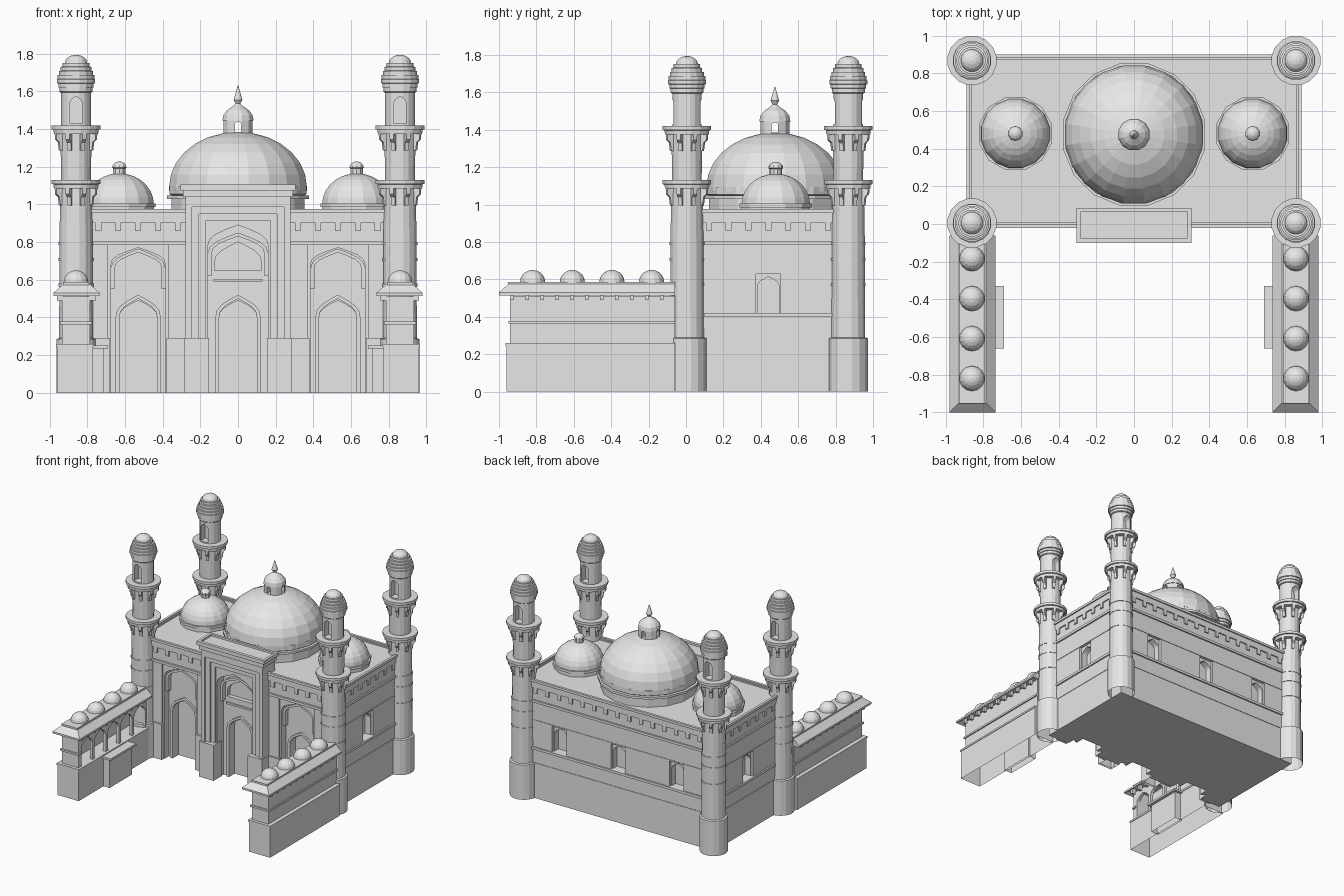
import bpy, bmesh, math
from mathutils import Matrix, Vector

cube = bpy.data.objects.get("Cube")
if cube:
    bpy.data.objects.remove(cube, do_unlink=True)
GREY = (.8, .8, .8, 1)
stone = bpy.data.materials.new("pale_grey_stone")
stone.use_nodes = True
stone.diffuse_color = GREY
stone.node_tree.nodes["Principled BSDF"].inputs["Base Color"].default_value = GREY

# Shared sizes
SIDES = (-1, 1)
WIDTH, DEPTH, ROOF = .87, .88, .955
PLINTH, SILL, LINTEL, CROWN = .29, .42, .63, .785
BAY, PORTAL, PORTAL_FRONT = .53, .28, -.08
OUTSIDE, BELOW = -.3, -.1
WING_END, WING_BACK, WING_WALL, WING_TOP = -.96, -.06, .25, .51

def finish(name, bm):
    bmesh.ops.recalc_face_normals(bm, faces=bm.faces)
    mesh = bpy.data.meshes.new(name)
    bm.to_mesh(mesh)
    bm.free()
    mesh.materials.append(stone)
    ob = bpy.data.objects.new(name, mesh)
    bpy.context.collection.objects.link(ob)
    return ob

def skin(bm, rings):
    """Close a stack of vertex rings into a solid."""
    bm.faces.new(rings[0])
    bm.faces.new(rings[-1])
    for low, high in zip(rings, rings[1:]):
        for i in range(len(low)):
            j = (i + 1) % len(low)
            bm.faces.new((low[i], low[j], high[j], high[i]))

def open_foot(ob):
    """Remove the faces that lie on the ground."""
    bm = bmesh.new()
    bm.from_mesh(ob.data)
    ground = [f for f in bm.faces if all(abs(v.co.z) < .001 for v in f.verts)]
    bmesh.ops.delete(bm, geom=ground, context="FACES")
    bm.to_mesh(ob.data)
    bm.free()

def add_prism(bm, outline, start, end, axis="y", turn=Matrix()):
    """Extrude a (u, z) outline along x or y."""
    skin(bm, [[bm.verts.new(turn @ Vector((u, a, z) if axis == "y" else (a, u, z))) for u, z in outline]
              for a in (start, end)])

def prism(name, outline, start, end, axis="y"):
    bm = bmesh.new()
    add_prism(bm, outline, start, end, axis)
    return finish(name, bm)

def rect(centre, half, low, high):
    return [(centre - half, low), (centre + half, low), (centre + half, high), (centre - half, high)]

def boxes(name, *dims):
    bm = bmesh.new()
    for left, right, front, back, low, high in dims:
        add_prism(bm, [(left, low), (right, low), (right, high), (left, high)], front, back)
    return finish(name, bm)

def lathe(name, profile, sides, place=(0, 0)):
    bm = bmesh.new()
    angles = [math.tau * (k + .5) / sides for k in range(sides)]
    skin(bm, [[bm.verts.new((r * math.cos(t), r * math.sin(t), z)) for t in angles] for r, z in profile])
    ob = finish(name, bm)
    ob.location = (*place, 0)
    return ob

def dome(r, z, height, steps=7):
    angles = [math.pi / 2 * i / steps for i in range(steps + 1)]
    return [(max(r * math.cos(t), .004), z + height * math.sin(t)) for t in angles]

def ring(r, z, height, out):
    return [(r, z), (r + out, z), (r + out, z + height), (r, z + height)]

def arch(centre, half, foot, spring, peak):
    """Pointed arch outline, listed from the left foot to the right foot."""
    side = [(1, 0), (.94, .3), (.74, .55), (.4, .78)]
    rise = peak - spring
    left = [(centre - half * u, spring + rise * v) for u, v in side]
    right = [(centre + half * u, spring + rise * v) for u, v in reversed(side)]
    return [(centre - half, foot), *left, (centre, peak), *right, (centre + half, foot)]

def arch_trim(name, centre, half, foot, spring, peak, start, end, thick=.02):
    inner = arch(centre, half - thick, foot, spring, peak - thick)
    prism(name, arch(centre, half, foot, spring, peak) + inner[::-1], start, end)

def cut(targets, *cutters):
    for cutter in cutters:
        for ob in targets:
            mod = ob.modifiers.new("cut", "BOOLEAN")
            mod.operation, mod.solver, mod.object = "DIFFERENCE", "EXACT", cutter
            graph = bpy.context.evaluated_depsgraph_get()
            mesh = bpy.data.meshes.new_from_object(ob.evaluated_get(graph))
            ob.modifiers.clear()
            ob.data = mesh
        bpy.data.objects.remove(cutter, do_unlink=True)

def niche(targets, outline, depth):
    cut(targets, prism("cutter", outline, OUTSIDE, depth))

def doorway(targets, centre, wall):
    niche(targets, arch(centre, .1, BELOW, .4, .49), wall + .06)
    arch_trim("door_frame", centre, .12, 0, .4, .52, wall - .015, wall + .01)

# Hall and portal, with niches and doors cut in
hall = prism("hall_walls", rect(0, WIDTH, 0, ROOF), 0, DEPTH)
portal = prism("portal", rect(0, PORTAL, 0, 1.05), PORTAL_FRONT, -PORTAL_FRONT)
for centre in (-BAY, BAY):
    niche([hall], rect(centre, .16, BELOW, CROWN), .015)
    niche([hall], arch(centre, .145, BELOW, .68, .77), .07)
    doorway([hall], centre, .07)
    arch_trim("side_niche_rib", centre, .145, .55, .66, .765, .03, .072)
for i in range(3):
    niche([portal], rect(0, .245 - .038 * i, BELOW if i == 2 else PLINTH, .985 - .035 * i),
          PORTAL_FRONT + .012 * (i + 1))
niche([hall, portal], arch(0, .16, BELOW, .78, .89), .04)
doorway([hall, portal], 0, .04)
niche([hall, portal], arch(0, .125, .65, .69, .8), .075)
arch_trim("portal_niche_rib", 0, .16, .62, .74, .85, 0, .045)
prism("portal_sill", rect(0, .13, .59, .605), .03, .05)
open_foot(portal)

# Recessed windows on the sides and back
openings = [("x", s * WIDTH, DEPTH / 2) for s in SIDES] + [("y", DEPTH, c) for c in (-BAY, 0, BAY)]
for axis, wall, centre in openings:
    cut([hall], prism("cutter", rect(centre, .065, SILL, LINTEL), wall - .02, wall + .02, axis),
        prism("cutter", arch(centre, .058, SILL, .56, .615), wall - .07, wall + .07, axis))

# Portal cornice, sunk top, pedestals and pilaster bases
cornice = prism("portal_cornice", rect(0, .305, 1.075, 1.105), -.1, .085)
cut([cornice], prism("cutter", rect(0, .285, 1.09, 1.2), -.075, .065))
prism("portal_cornice_step", rect(0, .292, 1.04, 1.08), -.09, .082)
for s in SIDES:
    open_foot(prism("portal_pedestal", rect(s * .22, .066, 0, PLINTH), -.095, .01))
    for x in (.33, .73):
        open_foot(prism("pilaster_base", rect(s * x, .05, 0, PLINTH), -.015, .03))
    prism("front_band", rect(s * BAY, .27, CROWN, CROWN + .02), -.015, .012)

# Wall bands, dentils and parapet
for name, out, low, high in (("plinth_band", .004, PLINTH - .01, PLINTH), ("sill_band", .012, SILL - .02, SILL),
                             ("window_band", .004, LINTEL, LINTEL + .01), ("crown_band", .012, CROWN, CROWN + .02)):
    x, back = WIDTH + out, DEPTH + out
    boxes(name, (-x, x, DEPTH - .03, back, low, high),
          *[(s * x, s * (x - .03), .1, back, low, high) for s in SIDES])
prism("cornice", rect(0, WIDTH + .01, .905, .935), -.01, DEPTH + .01)
for name, out, low, high in (("parapet", .01, .93, .965), ("parapet_cap", .02, ROOF, ROOF + .02)):
    x, front, back, wall = WIDTH + out, -out, DEPTH + out, .02
    boxes(name, (-x, x, front, front + wall, low, high), (-x, x, back - wall, back, low, high),
          *[(s * x, s * (x - wall), front, back, low, high) for s in SIDES])
bm = bmesh.new()
for i in range(-7, 8):
    x = BAY * i / 5
    tooth = rect(x, .016, .86, .91)
    add_prism(bm, tooth, DEPTH - .01, DEPTH + .01)
    if abs(x) > PORTAL:
        add_prism(bm, tooth, -.01, .01)
    if abs(i) < 4:
        for s in SIDES:
            add_prism(bm, rect(DEPTH / 2 + x, .016, .86, .91), s * (WIDTH - .01), s * (WIDTH + .01), "x")
finish("dentils", bm)

# Central dome with lantern and finial
middle = (0, .475)
lathe("main_drum", [(.36, .94), *ring(.36, 1.03, .018, .025), (.372, 1.055), (.372, 1.095)], 16, middle)
lathe("main_dome", [(.37, 1.07)] + dome(.37, 1.095, .29), 20, middle)
lantern = lathe("main_lantern", [(.08, 1.36), (.08, 1.45)], 12)
cut([lantern], *[prism("cutter", arch(0, .017, 1.38, 1.425, 1.44), -1, 1, axis) for axis in "xy"])
lantern.location = (*middle, 0)
lathe("main_finial", [(.086, 1.445), (.08, 1.475), (.06, 1.5), (.03, 1.52), (.012, 1.535), (.024, 1.555), (.002, 1.63)],
      12, middle)

# Side domes
for s in SIDES:
    place = (s * .63, .48)
    lathe("side_drum", [(.19, .94), *ring(.19, .985, .02, .01)], 12, place)
    lathe("side_dome", dome(.187, 1, .165), 16, place)
    lathe("side_lantern", [(.034, 1.14), (.034, 1.19)] + dome(.04, 1.195, .033, 4), 10, place)

# Minarets: one set of parts, then linked copies at the other corners
GALLERIES = (1.085, 1.375)
profile = [(.106, 0), (.106, PLINTH - .005), (.092, PLINTH)]
for z in (.565, .7, CROWN):
    profile += ring(.09, z, .015, .004)
for z in GALLERIES:
    profile += [(.085, z), (.12, z), (.122, z + .022), (.132, z + .024), (.132, z + .045), (.08, z + .045)]
shaft = lathe("minaret_shaft", profile, 16)
open_foot(shaft)
top = lathe("minaret_lantern", [(.08, 1.41), (.08, 1.61)], 16)
opening = arch(0, .032, 1.43, 1.535, 1.575)
cut([top], *[prism("cutter", opening, s * .02, s) for s in SIDES])
profile = [(.085, 1.595)]
for step, r in enumerate((.09, .096, .104, .1, .092, .083, .072)):
    z = 1.6 + .022 * step
    profile += [(r, z), (r, z + .02)]
cap = lathe("minaret_cap", profile + dome(.06, 1.752, .042, 4), 16)
bm = bmesh.new()
for z in GALLERIES:
    bracket = [(.075, z - .09), (.094, z - .09), (.1, z - .045), (.116, z - .03), (.118, z), (.075, z)]
    for k in range(8):
        add_prism(bm, bracket, -.011, .011, turn=Matrix.Rotation(math.tau * (k + .5) / 8, 3, "Z"))
brackets = finish("minaret_brackets", bm)
for part in (shaft, top, cap, brackets):
    twins = [part] + [part.copy() for _ in range(3)]
    for twin in twins[1:]:
        bpy.context.collection.objects.link(twin)
    for twin, (x, y) in zip(twins, [(s * .86, y) for s in SIDES for y in (.005, .868)]):
        twin.location = (x, y, 0)

# Side wings: base wall, platform, arcade, sloping eaves and small domes
for s in SIDES:
    inner, outer = s * .785, s * .935
    open_foot(boxes("wing_base", (s * .77, s * .962, WING_END, WING_BACK, 0, WING_WALL)))
    boxes("wing_ledge", (s * .765, s * .967, WING_END - .005, WING_BACK, WING_WALL - .005, WING_WALL + .01))
    open_foot(boxes("wing_platform", (s * .715, inner, -.64, -.35, 0, .24)))
    boxes("wing_platform_slab", (s * .69, inner, -.66, -.33, .235, .252))
    boxes("wing_walls", (s * .905, outer, WING_END + .02, WING_BACK, WING_WALL, WING_TOP),
          (inner, outer, WING_END + .02, -.9, WING_WALL, WING_TOP))
    boxes("wing_band", (s * .92, s * .945, WING_END + .01, WING_BACK, .363, .378),
          (s * .775, s * .945, WING_END + .01, -.91, .363, .378))
    spacing = .17
    outline = [(-.92, WING_WALL)]
    for i in range(5):
        outline += arch(-.83 + spacing * i, .072, WING_WALL, .4, .465)
    outline += [(WING_BACK, WING_WALL), (WING_BACK, WING_TOP), (-.92, WING_TOP)]
    prism("wing_arcade", outline, inner, s * .81, "x")
    bm = bmesh.new()
    for i in range(11):
        for start, end in ((.755, .79), (.93, .96)):
            add_prism(bm, rect(-.93 + .08 * i, .01, .49, .545), s * start, s * end, "x")
    finish("wing_brackets", bm)
    bm = bmesh.new()
    skin(bm, [[bm.verts.new((s * x, y, z)) for x, y in ((.735 + inset, inset - 1), (.98 - inset, inset - 1),
               (.98 - inset, WING_BACK), (.735 + inset, WING_BACK))]
              for inset, z in ((.05, .54), (0, .515), (0, .53), (.05, .575))])
    finish("wing_eaves", bm)
    prism("wing_roof", rect(s * .86, .07, .54, .587), -.952, WING_BACK)
    for i in range(4):
        lathe("wing_dome", [(.067, .57)] + dome(.067, .587, .063, 5), 14, (s * .86, -.82 + .212 * i))
